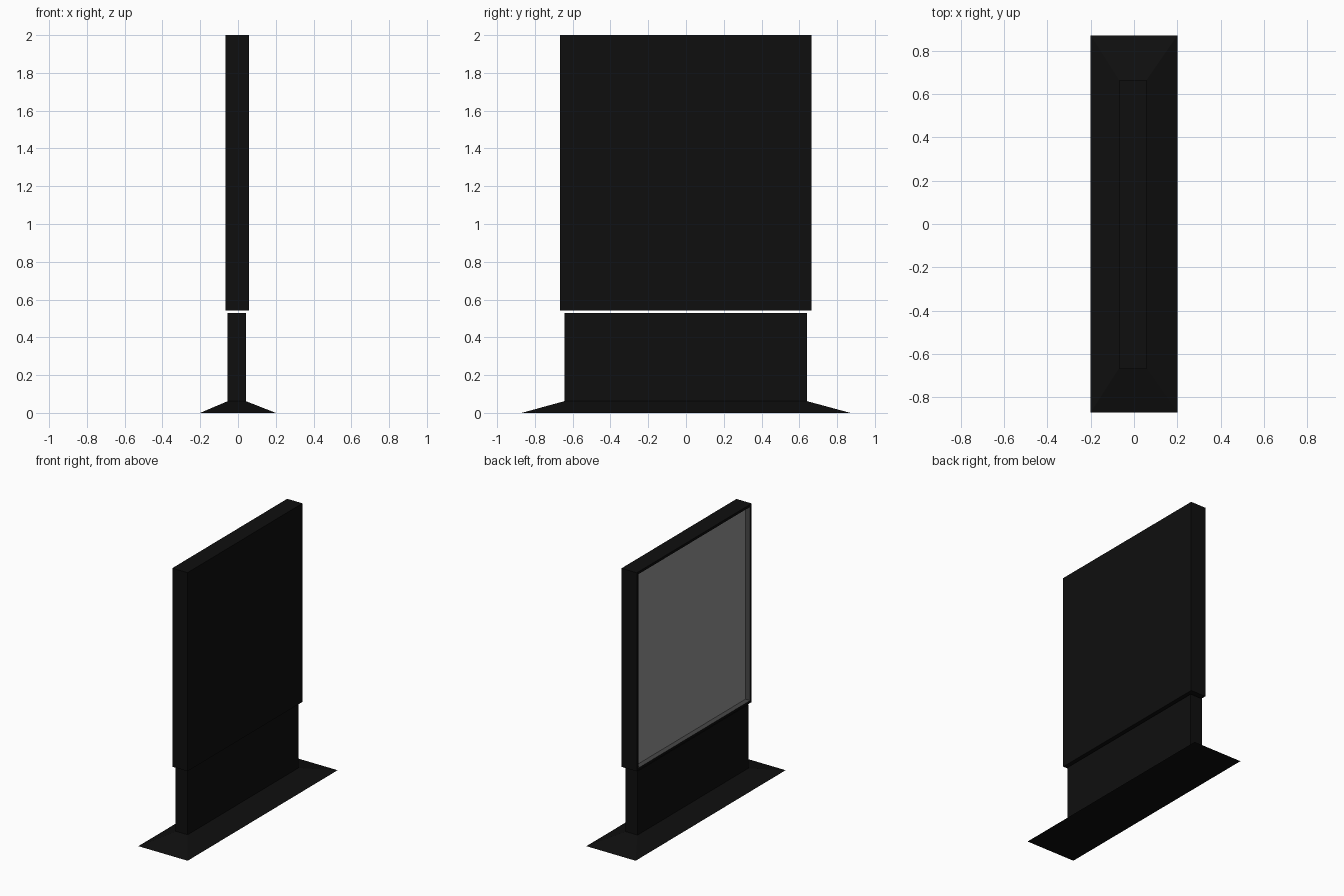
import bpy, bmesh
from mathutils import Vector

if "Cube" in bpy.data.objects:
    bpy.data.objects.remove(bpy.data.objects["Cube"])


def material(name, value):
    m = bpy.data.materials.new(name)
    m.diffuse_color = (value, value, value, 1)
    m.use_nodes = True
    m.node_tree.nodes["Principled BSDF"].inputs["Base Color"].default_value = m.diffuse_color
    return m


BLACK = material("black_casing", 0.0045)
SCREEN = material("grey_screen", 0.29)
EDGE = material("dark_grey_recess", 0.065)


def finish(name, bm, mats):
    bmesh.ops.recalc_face_normals(bm, faces=bm.faces)
    me = bpy.data.meshes.new(name)
    bm.to_mesh(me)
    bm.free()
    for m in mats:
        me.materials.append(m)
    ob = bpy.data.objects.new(name, me)
    bpy.context.collection.objects.link(ob)
    return ob


def box(x, y, z):
    """Box from (min, max) pairs."""
    bm = bmesh.new()
    bmesh.ops.create_cube(bm, size=1)
    for v in bm.verts:
        v.co = Vector([r[0] if c < 0 else r[1] for c, r in zip(v.co, (x, y, z))])
    return bm


POST_X, POST_Y = (-0.055, 0.042), (-0.644, 0.641)

# Sloping foot, its top edge meeting the post
bm = box((-0.2, 0.2), (-0.87, 0.87), (0, 0.062))
for v in bm.verts:
    if v.co.z > 0.03:
        v.co.x = POST_X[0] if v.co.x < 0 else POST_X[1]
        v.co.y = POST_Y[0] if v.co.y < 0 else POST_Y[1]
finish("foot", bm, [BLACK])

# Lower post
finish("post", box(POST_X, POST_Y, (0.062, 0.53)), [BLACK])

# Display cabinet with a recessed screen on the -x side
bm = box((-0.066, 0.058), (-0.668, 0.665), (0.542, 2.0))
bm.normal_update()
face = min(bm.faces, key=lambda f: f.calc_center_median().x)
bmesh.ops.inset_region(bm, faces=[face], thickness=0.025)
new = bmesh.ops.extrude_discrete_faces(bm, faces=[face])["faces"][0]
bmesh.ops.translate(bm, verts=new.verts, vec=(0.038, 0, 0))
for e in new.edges:
    for f in e.link_faces:
        f.material_index = 2
new.material_index = 1
finish("display_cabinet", bm, [BLACK, SCREEN, EDGE])
